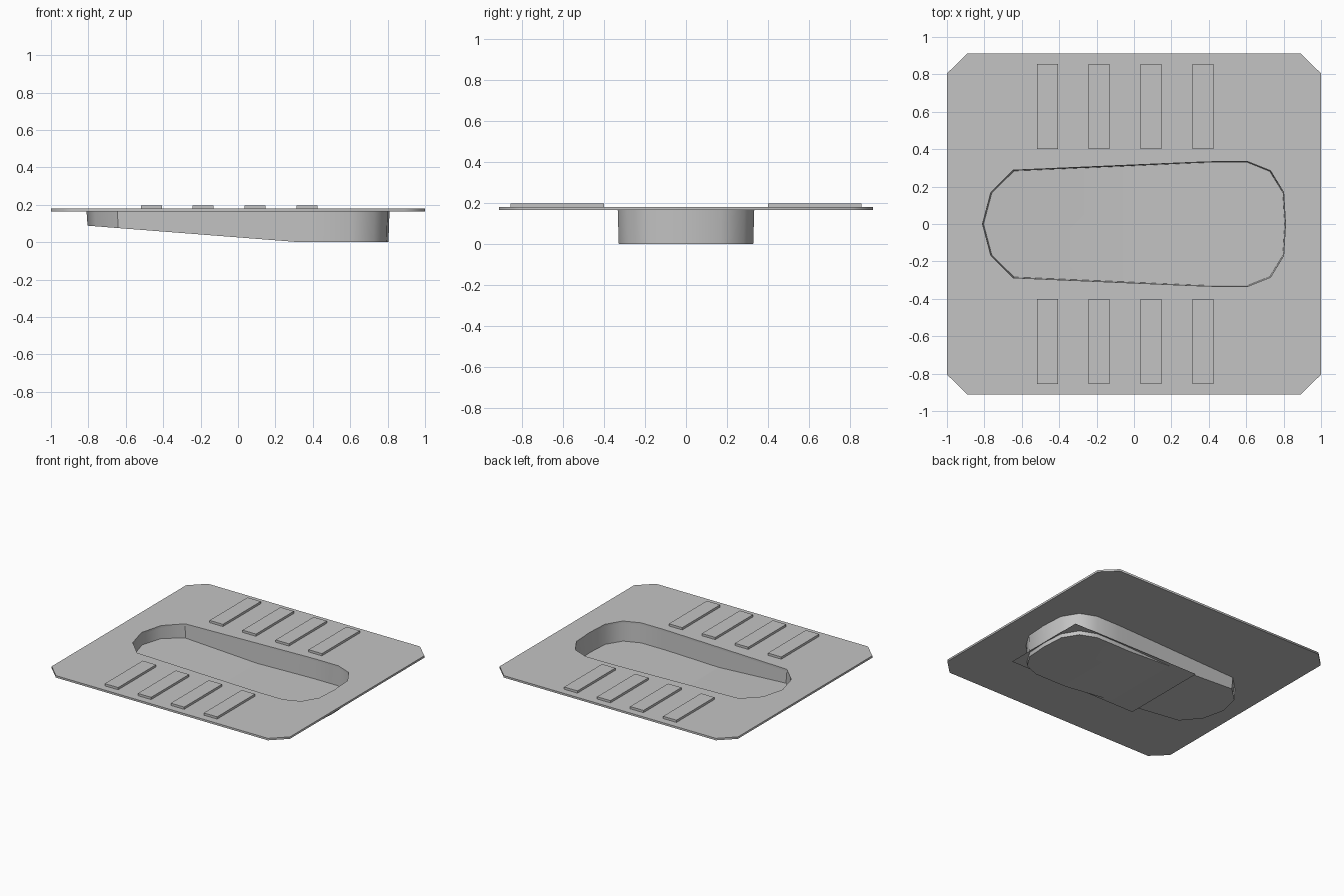
import bpy
import bmesh

cube = bpy.data.objects.get("Cube")
if cube:
    bpy.data.objects.remove(cube, do_unlink=True)

grey = bpy.data.materials.new("light_grey")
grey.use_nodes = True
colour = (0.55, 0.55, 0.55, 1)
grey.diffuse_color = colour
grey.node_tree.nodes["Principled BSDF"].inputs["Base Color"].default_value = colour

PLATE_BOTTOM, PLATE_TOP, TREAD_TOP = 0.165, 0.18, 0.197


def add_object(name, data):
    obj = bpy.data.objects.new(name, data)
    data.materials.append(grey)
    bpy.context.collection.objects.link(obj)
    return obj


def mesh_object(name, bm):
    bmesh.ops.recalc_face_normals(bm, faces=bm.faces)
    mesh = bpy.data.meshes.new(name)
    bm.to_mesh(mesh)
    bm.free()
    return add_object(name, mesh)


def select_only(obj):
    bpy.ops.object.select_all(action='DESELECT')
    obj.select_set(True)
    bpy.context.view_layer.objects.active = obj


# Basin outline: half of it, mirrored across y = 0
half = [(0.81, 0), (0.8, 0.17), (0.73, 0.285), (0.61, 0.333), (0.42, 0.333),
        (0.33, 0.33), (-0.645, 0.288), (-0.765, 0.17), (-0.81, 0)]
basin_outline = half + [(x, -y) for x, y in half[-2:0:-1]]

# Plate with chamfered corners and the basin opening
plate_outline = [(1, 0.805), (0.89, 0.912), (-0.89, 0.912), (-1, 0.805),
                 (-1, -0.805), (-0.89, -0.912), (0.89, -0.912), (1, -0.805)]
curve = bpy.data.curves.new("plate", 'CURVE')
curve.dimensions = '2D'
curve.fill_mode = 'BOTH'
curve.extrude = (PLATE_TOP - PLATE_BOTTOM) / 2
for outline in (plate_outline, basin_outline):
    spline = curve.splines.new('POLY')
    spline.points.add(len(outline) - 1)
    for point, (x, y) in zip(spline.points, outline):
        point.co = (x, y, 0, 1)
    spline.use_cyclic_u = True
plate = add_object("plate", curve)
plate.location.z = (PLATE_TOP + PLATE_BOTTOM) / 2
select_only(plate)
bpy.ops.object.convert(target='MESH')


# Basin: walls down to a floor that slopes and then levels out
def floor_height(x):
    return max(0, 0.088 * (0.33 - x) / 1.14)


bm = bmesh.new()
rim = [bm.verts.new((x, y, PLATE_BOTTOM)) for x, y in basin_outline]
base = [bm.verts.new((x * 0.993, y * 0.985, floor_height(x))) for x, y in basin_outline]
count = len(rim)
for i in range(count):
    j = (i + 1) % count
    bm.faces.new((rim[i], rim[j], base[j], base[i]))
bend = half.index((0.33, 0.33))
bm.faces.new(base[bend:count - bend + 1])
bm.faces.new(base[count - bend:] + base[:bend + 1])
basin = mesh_object("basin", bm)
select_only(basin)
bpy.ops.object.shade_smooth_by_angle(angle=0.7)

# Level sheet across the deep end, reaching just past the walls
bm = bmesh.new()
bm.faces.new([bm.verts.new((x, y, 0.03)) for x, y in
              ((-0.27, -0.34), (0.81, -0.34), (0.81, 0.34), (-0.27, 0.34))])
mesh_object("basin_level_sheet", bm)

# Raised foot treads, four on each side
for side, name in ((-1, "front"), (1, "back")):
    for i in range(4):
        bm = bmesh.new()
        bmesh.ops.create_cube(bm, size=1)
        bmesh.ops.scale(bm, vec=(0.112, 0.455, TREAD_TOP - PLATE_BOTTOM - 0.005), verts=bm.verts)
        tread = mesh_object(f"{name}_foot_tread_{i + 1}", bm)
        tread.location = (-0.463 + 0.277 * i, side * 0.628, (TREAD_TOP + PLATE_BOTTOM + 0.005) / 2)
